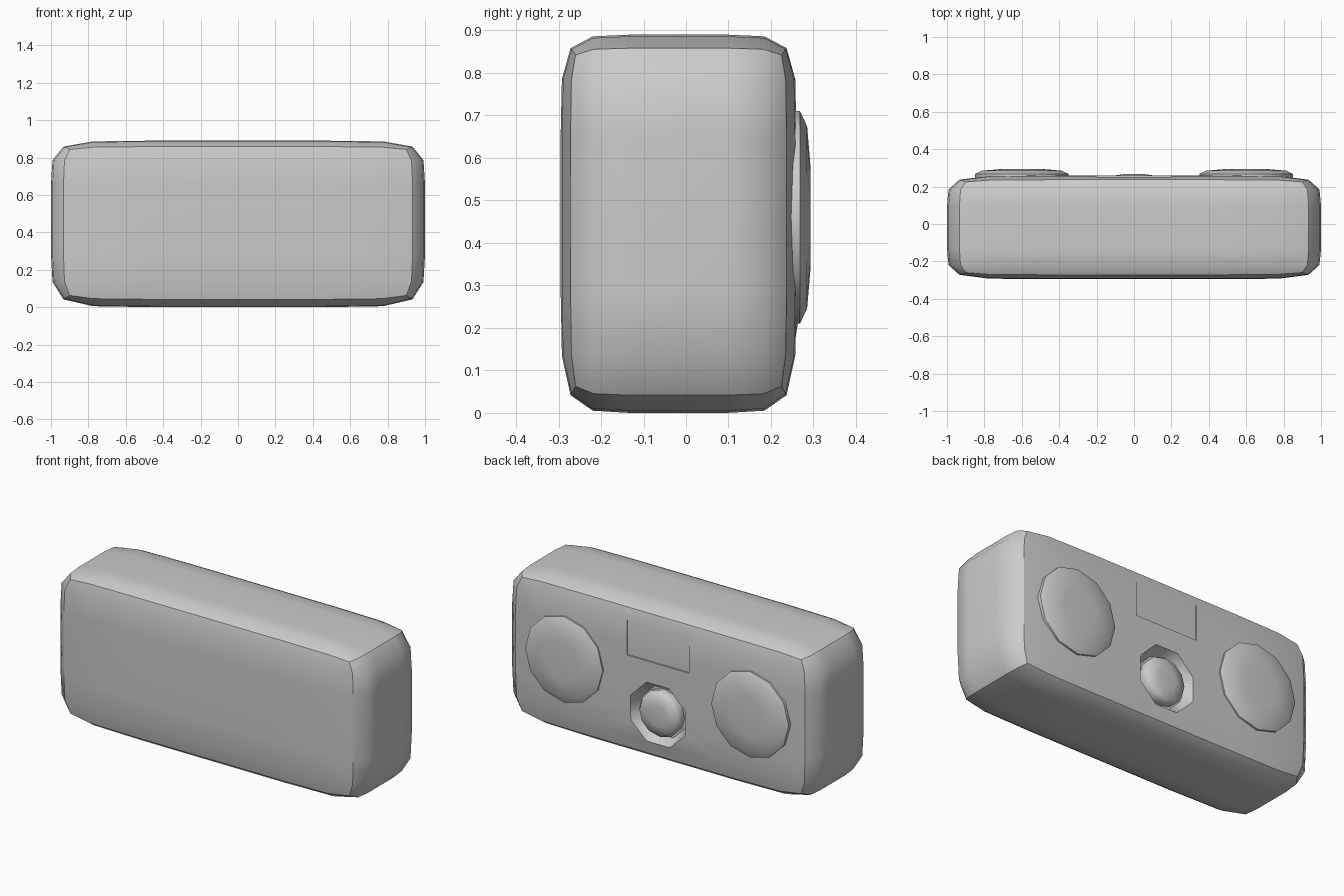
import bpy, bmesh, math

if "Cube" in bpy.data.objects:
    bpy.data.objects.remove(bpy.data.objects["Cube"])


def finish(name, bm, angle=50):
    bmesh.ops.recalc_face_normals(bm, faces=bm.faces)
    me = bpy.data.meshes.new(name)
    bm.to_mesh(me)
    bm.free()
    ob = bpy.data.objects.new(name, me)
    bpy.context.collection.objects.link(ob)
    bpy.ops.object.select_all(action='DESELECT')
    bpy.context.view_layer.objects.active = ob
    ob.select_set(True)
    bpy.ops.object.shade_smooth_by_angle(angle=math.radians(angle))
    return ob


def turned(name, x, z, profile, sides, phase=0.0):
    """Rings of (radius, y) around an axis along y, capped at both ends."""
    bm = bmesh.new()
    rings = []
    for r, y in profile:
        ring = []
        for i in range(sides):
            a = phase + 2 * math.pi * i / sides
            ring.append(bm.verts.new((x + r * math.cos(a), y, z + r * math.sin(a))))
        rings.append(ring)
    for a, b in zip(rings, rings[1:]):
        for i in range(sides):
            j = (i + 1) % sides
            bm.faces.new((a[i], a[j], b[j], b[i]))
    bm.faces.new(rings[0])
    bm.faces.new(rings[-1])
    return finish(name, bm)


def box(name, lo, hi):
    bm = bmesh.new()
    bmesh.ops.create_cube(bm, size=1)
    for v in bm.verts:
        v.co = [lo[k] if v.co[k] < 0 else hi[k] for k in range(3)]
    return finish(name, bm)


# Body: box cage with support loops, rounded by one subdivision
loops = ((-1.0, -0.6, 0.6, 1.0), (-0.295, -0.155, 0.12, 0.26), (0.0, 0.25, 0.70, 0.89))
bm = bmesh.new()
bmesh.ops.create_cube(bm, size=2)
for k in range(3):
    for t in (-1 / 3, 1 / 3):
        no = [0, 0, 0]
        no[k] = 1
        co = [t * n for n in no]
        bmesh.ops.bisect_plane(bm, geom=bm.verts[:] + bm.edges[:] + bm.faces[:],
                               plane_co=co, plane_no=no)
for v in bm.verts:
    v.co = [loops[k][round((v.co[k] + 1) * 1.5)] for k in range(3)]
body = finish("body", bm)
sub = body.modifiers.new("round", 'SUBSURF')
sub.levels = sub.render_levels = 1

# Recesses in the back: dial well and shallow display window
dial_z = 0.29
well = turned("well_cutter", 0, dial_z, [(0.15, 0.20), (0.155, 0.215), (0.19, 0.26), (0.195, 0.30)],
              8, math.pi / 8)
window = box("window_cutter", (-0.2, 0.252, 0.59), (0.2, 0.32, 0.82))
for c in (well, window):
    b = body.modifiers.new(c.name, 'BOOLEAN')
    b.operation = 'DIFFERENCE'
    b.solver = 'EXACT'
    b.object = c

# Bake the modifiers and remove the cutters
dg = bpy.context.evaluated_depsgraph_get()
bm = bmesh.new()
bm.from_object(body, dg)
for ob in (body, well, window):
    bpy.data.objects.remove(ob)
finish("body", bm)

# Dial knob sitting in the well
turned("dial_knob", 0, dial_z, [(0.13, 0.19), (0.135, 0.235), (0.12, 0.257), (0.06, 0.266)], 12)

# Two domed speaker discs
for side, x in (("left", -0.6), ("right", 0.6)):
    turned(side + "_speaker", x, 0.46,
           [(0.25, 0.24), (0.25, 0.268), (0.215, 0.285), (0.12, 0.293)], 12)
